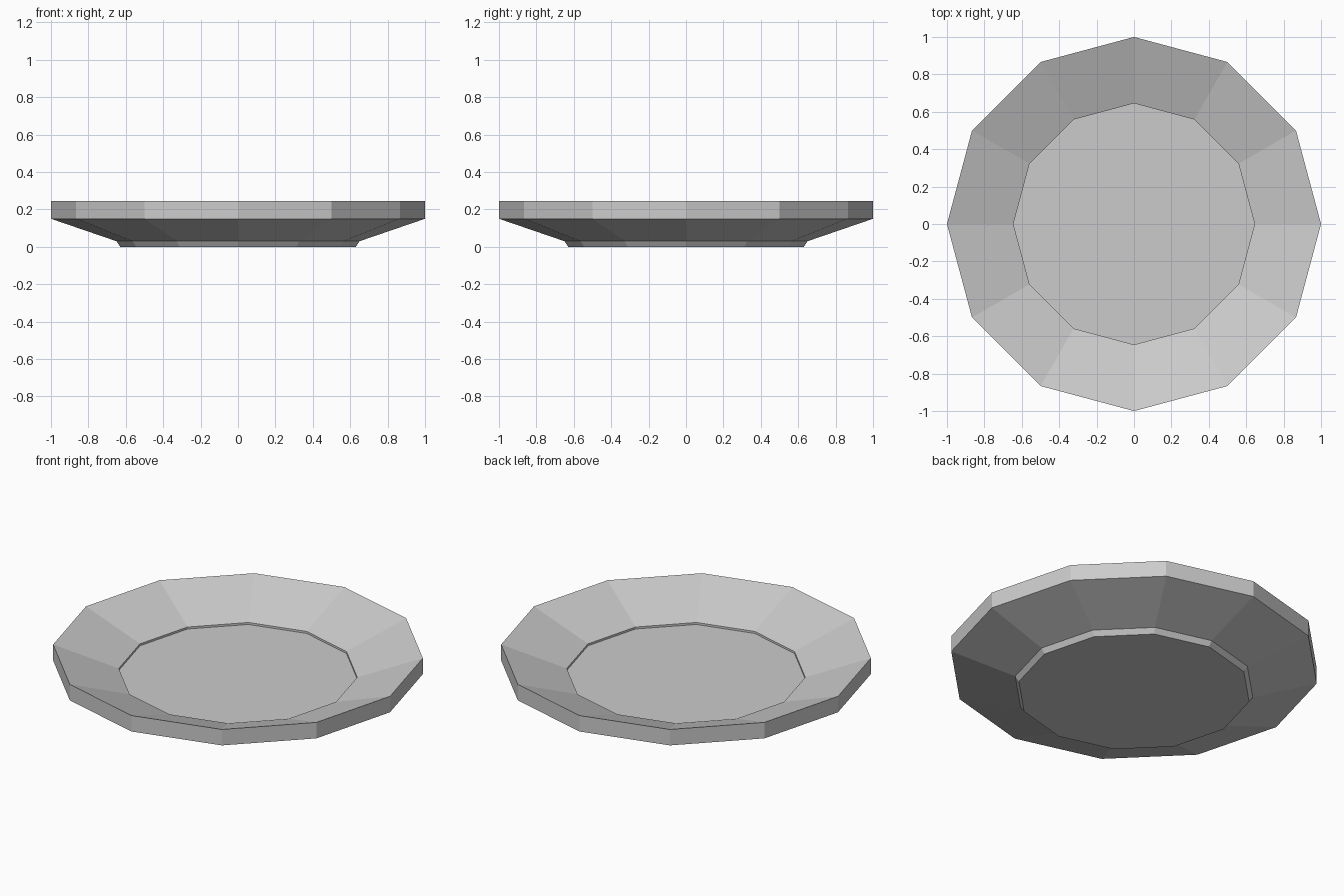
import bpy, bmesh, math

cube = bpy.data.objects.get("Cube")
if cube:
    bpy.data.objects.remove(cube, do_unlink=True)

SIDES = 12

# Plain ceramic grey
grey = bpy.data.materials.new("light_grey")
grey.use_nodes = True
colour = (0.6, 0.6, 0.6, 1.0)
grey.diffuse_color = colour
grey.node_tree.nodes["Principled BSDF"].inputs["Base Color"].default_value = colour

# Plate outline as (radius, height), from the foot up over the rim to the floor
profile = [
    (0.63, 0.0),     # foot base
    (0.65, 0.03),    # foot top
    (1.0, 0.15),     # underside edge
    (1.0, 0.245),    # rim
    (0.645, 0.117),  # inner lip
    (0.645, 0.105),  # sunken floor
]


def ring(bm, radius, z):
    angles = [math.tau * i / SIDES for i in range(SIDES)]
    return [bm.verts.new((radius * math.cos(a), radius * math.sin(a), z)) for a in angles]


bm = bmesh.new()
rings = [ring(bm, r, z) for r, z in profile]

# Walls between neighbouring rings
for low, high in zip(rings, rings[1:]):
    for i in range(SIDES):
        j = (i + 1) % SIDES
        bm.faces.new((low[i], low[j], high[j], high[i]))

# Base and eating surface
bm.faces.new(list(reversed(rings[0])))
bm.faces.new(rings[-1])

mesh = bpy.data.meshes.new("plate")
bm.to_mesh(mesh)
bm.free()
mesh.materials.append(grey)
plate = bpy.data.objects.new("plate", mesh)
bpy.context.collection.objects.link(plate)
